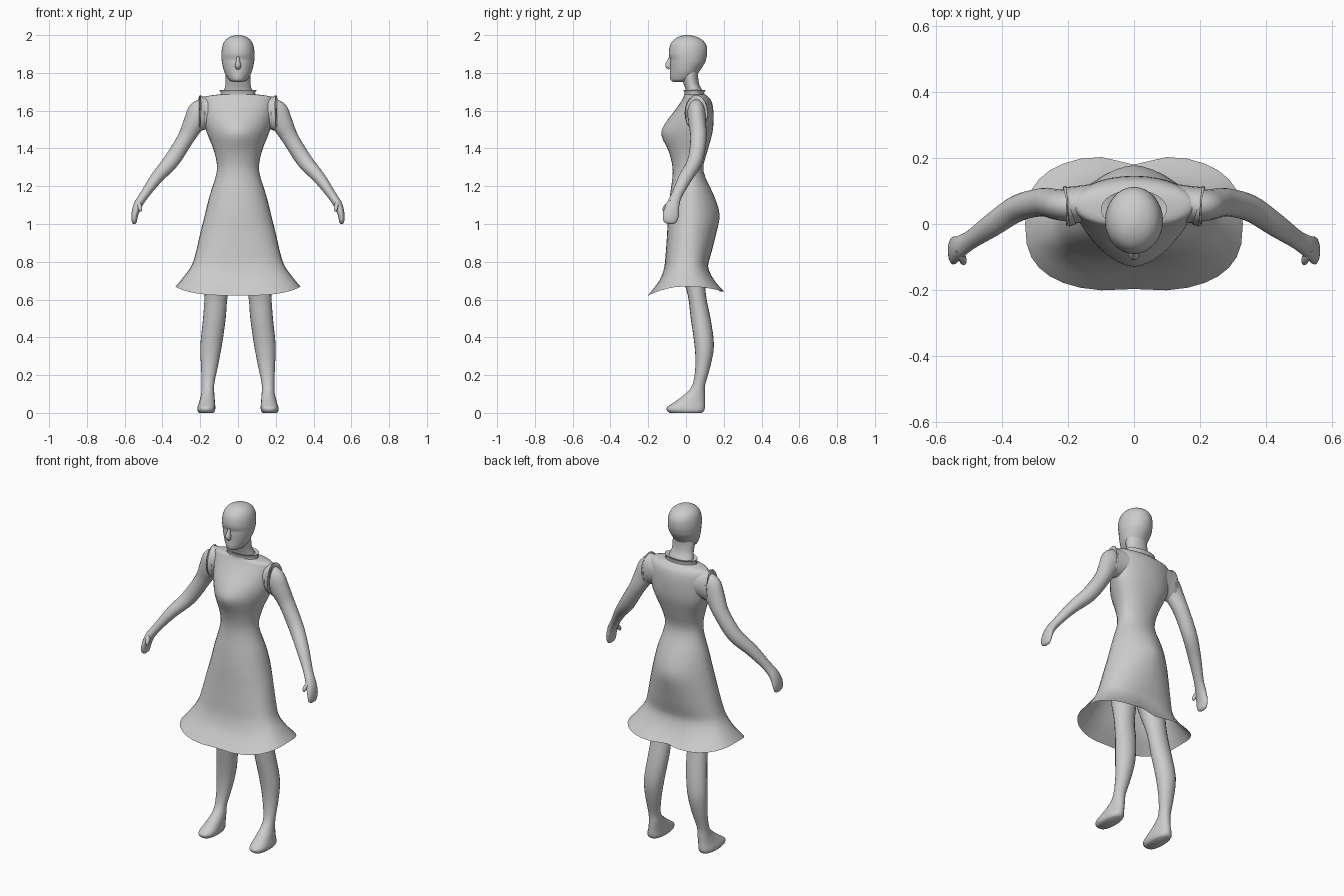
import bpy, math
from mathutils import Vector


def smooth_rows(rows, steps):
    """Catmull-Rom interpolation through rows of parameters."""
    out = []
    for i in range(len(rows) - 1):
        p0, p1 = rows[max(i - 1, 0)], rows[i]
        p2, p3 = rows[i + 1], rows[min(i + 2, len(rows) - 1)]
        for s in range(steps):
            t = s / steps
            out.append([0.5 * (2 * b + (c - a) * t + (2 * a - 5 * b + 4 * c - d) * t * t
                               + (3 * b - a - 3 * c + d) * t ** 3)
                        for a, b, c, d in zip(p0, p1, p2, p3)])
    out.append(list(rows[-1]))
    return out


def skin(name, rings, cap_start, cap_end, mirror=False):
    """Bridge rings of points into a smooth surface."""
    n = len(rings[0])
    verts = [p for r in rings for p in r]
    faces = [(i * n + j, i * n + (j + 1) % n, (i + 1) * n + (j + 1) % n, (i + 1) * n + j)
             for i in range(len(rings) - 1) for j in range(n)]
    if cap_start:
        faces.append(tuple(reversed(range(n))))
    if cap_end:
        faces.append(tuple(range(len(verts) - n, len(verts))))
    me = bpy.data.meshes.new(name)
    me.from_pydata(verts, [], faces)
    ob = bpy.data.objects.new(name, me)
    bpy.context.collection.objects.link(ob)
    bpy.ops.object.select_all(action='DESELECT')
    ob.select_set(True)
    bpy.context.view_layer.objects.active = ob
    bpy.ops.object.shade_smooth_by_angle(angle=math.radians(65))
    if mirror:
        m = ob.modifiers.new("Mirror", 'MIRROR')
        m.use_mirror_merge = False
    return ob


def section(z, hx, yf, yb, yc, ef, eb, cx=0, n=32):
    """Horizontal section with its own front and back depth and squareness."""
    pts = []
    for j in range(n):
        a = 2 * math.pi * j / n
        c, s = math.cos(a), math.sin(a)
        e = ef if s < 0 else eb
        x = math.copysign(abs(c) ** (2 / e), c) * hx
        y = abs(s) ** (2 / e) * ((yf - yc) if s < 0 else (yb - yc)) + yc
        pts.append((x + cx, y, z))
    return pts


def tube(name, rows, steps=4, n=20, caps=(True, True), mirror=True):
    """Elliptical tube along a path; rows are x, y, z, radius in xz, radius in y."""
    rows = smooth_rows(rows, steps)
    rings = []
    for i, r in enumerate(rows):
        p = Vector(r[:3])
        t = (Vector(rows[min(i + 1, len(rows) - 1)][:3]) - Vector(rows[max(i - 1, 0)][:3])).normalized()
        b = Vector((0, 1, 0))
        b = (b - t * b.dot(t)).normalized()
        k = b.cross(t)
        rings.append([p + k * (-r[3] * math.cos(2 * math.pi * j / n)) + b * (r[4] * math.sin(2 * math.pi * j / n))
                      for j in range(n)])
    return skin(name, rings, caps[0], caps[1], mirror)


# Dress: flared skirt, waist, bust and shoulders (z, half width, front, back, widest y, squareness)
dress_rows = [
    (.67, .33, -.205, .21, 0, 2.7, 2.7),
    (.715, .292, -.145, .155, 0, 2.7, 2.6),
    (.78, .246, -.115, .12, 0, 2.6, 2.5),
    (.85, .223, -.107, .135, .01, 2.5, 2.2),
    (.95, .2, -.1, .16, .02, 2.3, 1.9),
    (1.05, .175, -.095, .178, .03, 2.2, 1.7),
    (1.15, .15, -.085, .148, .03, 2.1, 1.8),
    (1.28, .112, -.07, .092, .02, 2, 2.1),
    (1.38, .125, -.09, .112, .03, 2, 2.2),
    (1.47, .16, -.13, .137, .05, 1.7, 2.2),
    (1.53, .178, -.112, .145, .055, 1.7, 2.1),
    (1.6, .185, -.06, .145, .06, 1.9, 2),
    (1.65, .186, -.025, .135, .06, 2, 2),
    (1.675, .172, -.012, .115, .055, 2, 2),
    (1.686, .098, -.01, .1, .045, 2, 2)]
rings = []
for row in smooth_rows(dress_rows, 3):
    fade = max(0, 1 - (row[0] - .67) / .13)
    ring = []
    for x, y, z in section(*row):
        depth = min(1, abs(y) / .2) ** 2
        z -= fade * depth * (.048 if y < 0 else .028)
        dip = math.exp(-(x / .07) ** 2) * fade
        y += dip * (.008 if y < 0 else -.03)
        ring.append((x, y, z))
    rings.append(ring)
skin("dress", rings, False, False)

# Standing collar and flared sleeve openings
skin("collar", [section(*r) for r in [
    (1.68, .094, -.008, .098, .045, 2, 2), (1.695, .09, -.008, .096, .045, 2, 2),
    (1.71, .1, -.015, .104, .045, 2, 2), (1.705, .075, .0, .09, .045, 2, 2)]], False, False)
tube("sleeve_opening", [(.12, .062, 1.595, .08, .06), (.18, .058, 1.588, .087, .056),
                        (.195, .055, 1.587, .094, .06), (.204, .054, 1.587, .095, .061),
                        (.2, .054, 1.587, .078, .048)], caps=(False, False))

# Arms with flattened hands, plus thumbs
tube("arm", [(.15, .055, 1.6, .06, .045), (.195, .055, 1.585, .074, .048),
             (.235, .06, 1.53, .057, .046), (.278, .066, 1.452, .044, .043),
             (.352, .048, 1.335, .042, .04), (.43, -.003, 1.245, .033, .036),
             (.495, -.048, 1.155, .024, .029), (.53, -.07, 1.1, .023, .035),
             (.546, -.08, 1.05, .018, .042), (.549, -.085, 1.012, .013, .034),
             (.549, -.086, 1.0, .004, .012)])
tube("thumb", [(.532, -.075, 1.12, .012, .014), (.522, -.1, 1.098, .012, .013),
               (.517, -.114, 1.078, .01, .011), (.517, -.117, 1.066, .004, .004)], n=12)

# Legs and feet: z, half width, front, back, widest y, squareness, centre x
leg_rows = [
    (0, .038, -.085, .085, 0, 2.4, 2.4, .168),
    (.012, .046, -.1, .096, -.01, 2.4, 2.4, .168),
    (.03, .047, -.1, .1, -.02, 2.3, 2.3, .167),
    (.055, .042, -.065, .1, .0, 2.1, 2.2, .164),
    (.1, .035, -.005, .1, .05, 2, 2, .16),
    (.15, .033, .035, .102, .068, 2, 2, .159),
    (.25, .045, .05, .13, .09, 2, 2, .151),
    (.36, .057, .045, .148, .095, 2, 2, .142),
    (.5, .06, .025, .13, .08, 2, 2, .125),
    (.63, .061, .008, .105, .055, 2, 2, .115),
    (.8, .075, -.045, .1, .03, 2, 2, .095),
    (.97, .08, -.065, .12, .03, 2, 2, .083)]
skin("leg", [section(*r, n=20) for r in smooth_rows(leg_rows, 3)], True, True, True)

# Neck
skin("neck", [section(*r) for r in smooth_rows([
    (1.66, .085, -.005, .095, .045, 2, 2), (1.7, .076, .0, .09, .045, 2, 2),
    (1.74, .066, -.012, .07, .03, 2, 2), (1.79, .066, -.03, .064, .02, 2, 2),
    (1.83, .06, -.03, .07, .02, 2, 2)], 3)], False, False)

# Head with chin, mouth, eye hollow and brow in its profile
head_rows = [
    (1.752, .02, -.062, -.02, -.04, 2, 2),
    (1.76, .044, -.08, .02, -.02, 1.9, 2),
    (1.78, .06, -.085, .05, -.005, 1.9, 2),
    (1.81, .074, -.084, .072, .0, 1.9, 2),
    (1.85, .084, -.084, .098, .01, 2, 2),
    (1.872, .087, -.083, .106, .01, 2, 2),
    (1.9, .088, -.091, .112, .01, 2, 2),
    (1.94, .083, -.086, .11, .01, 2, 2),
    (1.97, .07, -.07, .092, .01, 2, 2),
    (1.99, .045, -.042, .06, .008, 2, 2),
    (2.0, .012, -.01, .022, .005, 2, 2)]
skin("head", [section(*r) for r in smooth_rows(head_rows, 3)], True, True)

# Nose ridge
tube("nose", [(0, -.078, 1.89, .006, .008), (0, -.086, 1.865, .01, .012),
              (0, -.093, 1.84, .015, .017), (0, -.084, 1.824, .013, .01)], n=12, mirror=False)
